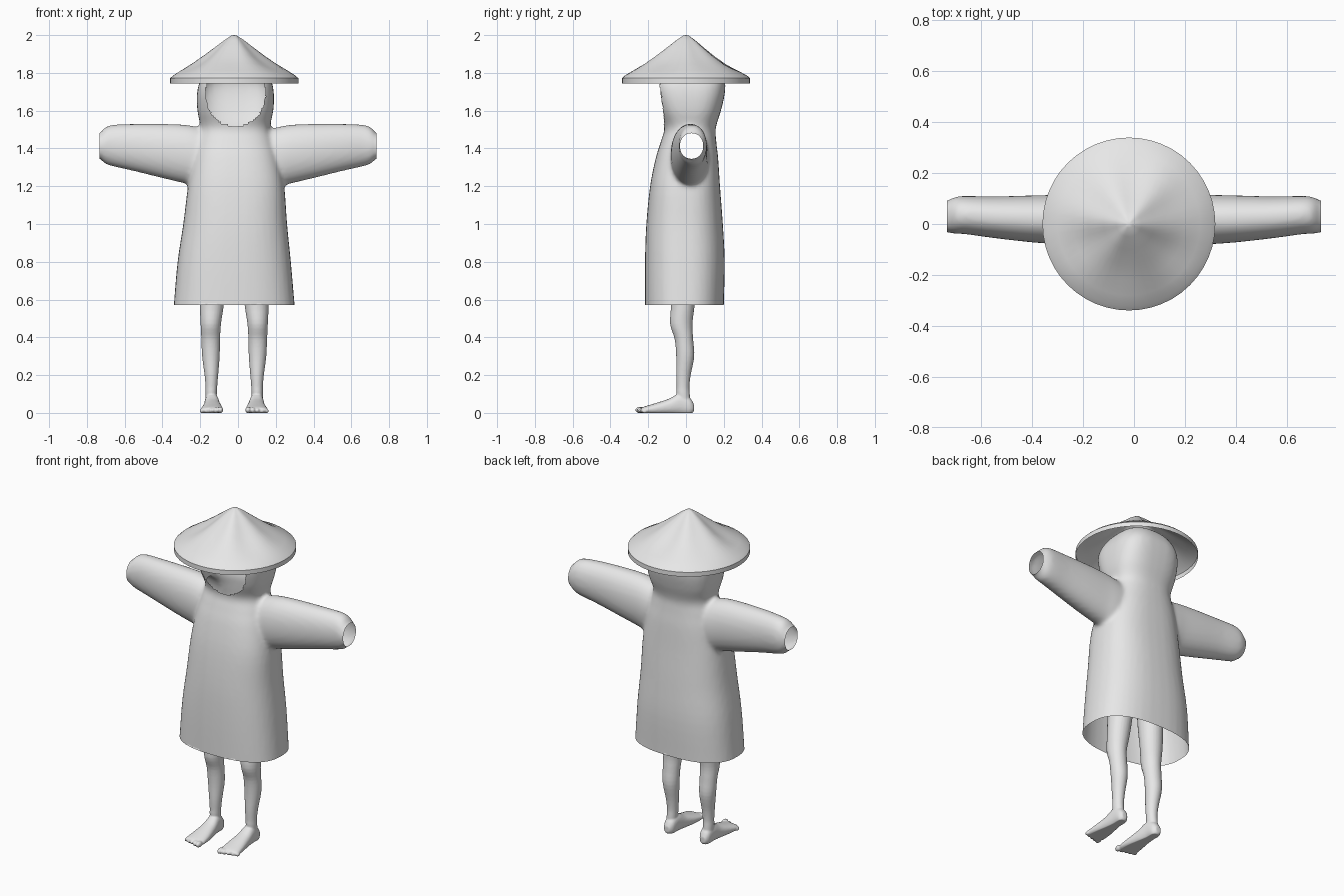
import bpy, bmesh, math
from mathutils import Vector, Matrix

cube = bpy.data.objects.get("Cube")
if cube:
    bpy.data.objects.remove(cube, do_unlink=True)

grey = bpy.data.materials.new("plain grey")
grey.diffuse_color = (0.8, 0.8, 0.8, 1)
grey.use_nodes = True
for node in grey.node_tree.nodes:
    if node.type == 'BSDF_PRINCIPLED':
        node.inputs["Base Color"].default_value = (0.8, 0.8, 0.8, 1)

CENTRE = -0.02      # the figure's own middle line


def catmull(a, b, c, d, t):
    return 0.5 * (2 * b + (c - a) * t + (2 * a - 5 * b + 4 * c - d) * t * t
                  + (3 * b - a - 3 * c + d) * t ** 3)


def refine(rows, steps=4):
    """Smoothly interpolate between the given cross-sections."""
    out = []
    last = len(rows) - 1
    for i in range(last):
        near = [rows[max(0, i - 1)], rows[i], rows[i + 1], rows[min(last, i + 2)]]
        for s in range(steps):
            out.append([catmull(*values, s / steps) for values in zip(*near)])
    out.append(list(rows[last]))
    return out


def loft(bm, axis, rows, segments=40):
    """Closed solid from rows of (position, low u, high u, low v, high v, squareness)."""
    rings = []
    for pos, u0, u1, v0, v1, power in refine(rows):
        ring = []
        for k in range(segments):
            a = math.tau * k / segments
            c, s = math.cos(a), math.sin(a)
            u = (u0 + u1) / 2 + (u1 - u0) / 2 * math.copysign(abs(c) ** (2 / power), c)
            v = (v0 + v1) / 2 + (v1 - v0) / 2 * math.copysign(abs(s) ** (2 / power), s)
            co = [u, v]
            co.insert(axis, pos)
            ring.append(bm.verts.new(co))
        rings.append(ring)
    for low, high in zip(rings, rings[1:]):
        for k in range(segments):
            n = (k + 1) % segments
            bm.faces.new((low[k], low[n], high[n], high[k]))
    bm.faces.new(rings[0])
    bm.faces.new(rings[-1])


def make_object(name, bm):
    bmesh.ops.recalc_face_normals(bm, faces=bm.faces)
    mesh = bpy.data.meshes.new(name)
    bm.to_mesh(mesh)
    bm.free()
    mesh.materials.append(grey)
    obj = bpy.data.objects.new(name, mesh)
    bpy.context.collection.objects.link(obj)
    return obj


def fuse(obj, voxel, rounds):
    """Merge overlapping solids into one soft skin."""
    remesh = obj.modifiers.new("fuse", 'REMESH')
    remesh.mode = 'VOXEL'
    remesh.voxel_size = voxel
    remesh.use_smooth_shade = True
    soft = obj.modifiers.new("soften", 'SMOOTH')
    soft.factor = 0.5
    soft.iterations = rounds
    graph = bpy.context.evaluated_depsgraph_get()
    mesh = bpy.data.meshes.new_from_object(obj.evaluated_get(graph))
    obj.modifiers.clear()
    obj.data = mesh
    mesh.materials.clear()
    mesh.materials.append(grey)
    for poly in mesh.polygons:
        poly.use_smooth = True
        poly.material_index = 0


def trim(bm, point, normal):
    """Cut away everything on the normal's side and leave the end open."""
    bmesh.ops.bisect_plane(bm, geom=bm.verts[:] + bm.edges[:] + bm.faces[:],
                           plane_co=point, plane_no=normal, clear_outer=True)


# Coat: body and hood, from below the hem to the crown
bm = bmesh.new()
loft(bm, 2, [
    (0.50, -.345, .305, -.215, .20, 2.5),
    (0.57, -.34, .30, -.217, .20, 2.5),
    (0.80, -.32, .28, -.217, .205, 2.5),
    (1.00, -.29, .26, -.21, .195, 2.5),
    (1.20, -.265, .245, -.19, .18, 2.6),
    (1.35, -.24, .215, -.16, .17, 2.6),
    (1.44, -.22, .19, -.132, .16, 2.5),
    (1.51, -.20, .17, -.115, .158, 2.5),
    (1.60, -.215, .187, -.145, .185, 2.8),
    (1.69, -.217, .19, -.17, .205, 3),
    (1.76, -.20, .175, -.175, .205, 3),
    (1.83, -.16, .13, -.14, .165, 2.7),
    (1.875, -.10, .06, -.07, .09, 2.2),
    (1.88, -.05, .02, -.03, .04, 2)])

# Coat: sleeves, drawn in at the cuffs
for side in (-1, 1):
    loft(bm, 0, [(side * x, *rest, 2.1) for x, *rest in (
        (.05, -.07, .12, 1.25, 1.47),
        (.20, -.08, .12, 1.20, 1.51),
        (.28, -.08, .115, 1.215, 1.525),
        (.40, -.072, .112, 1.243, 1.53),
        (.55, -.055, .108, 1.28, 1.53),
        (.66, -.04, .11, 1.305, 1.525),
        (.70, -.038, .106, 1.318, 1.513),
        (.725, -.034, .095, 1.34, 1.488),
        (.735, -.032, .088, 1.348, 1.475),
        (.77, -.032, .088, 1.348, 1.475))])
coat = make_object("hooded_coat", bm)
fuse(coat, 0.012, 6)

# Open the hem, the cuffs and the face hole
bm = bmesh.new()
bm.from_mesh(coat.data)
trim(bm, (0, 0, .57), (0, 0, -1))
for side in (-1, 1):
    trim(bm, (side * .733, 0, 1.41), (side, 0, 0))
hole = Vector((-.013, 0, 1.685))
sides, rx, rz = 24, .158, .168


def in_front(f):
    c = f.calc_center_median()
    return c.y < 0 and c.z > 1.48 and abs(c.x) < .23


planes = []
for k in range(sides):
    a = math.tau * k / sides
    c, s = math.cos(a), math.sin(a)
    planes.append((hole + Vector((rx * c, 0, rz * s)),
                   Vector((c / rx, 0, s / rz)).normalized()))
for point, normal in planes:
    faces = [f for f in bm.faces if in_front(f)
             and abs((f.calc_center_median() - point).dot(normal)) < .02
             and (f.calc_center_median() - point).length < .08]
    edges = {e for f in faces for e in f.edges}
    verts = {v for f in faces for v in f.verts}
    bmesh.ops.bisect_plane(bm, geom=list(verts) + list(edges) + faces,
                           plane_co=point, plane_no=normal)
inside = [f for f in bm.faces if in_front(f) and all(
    (f.calc_center_median() - p).dot(n) < 0 for p, n in planes)]
bmesh.ops.delete(bm, geom=inside, context='FACES')
bm.to_mesh(coat.data)
bm.free()

# Bare legs with feet and toes
for side, name in ((1, "left_leg"), (-1, "right_leg")):
    bm = bmesh.new()
    loft(bm, 2, [(*row, 2) for row in (
        (.04, .095, .15, -.04, .025),
        (.10, .092, .152, -.05, .02),
        (.14, .09, .152, -.05, .018),
        (.20, .085, .157, -.052, .025),
        (.30, .077, .17, -.052, .044),
        (.39, .075, .174, -.06, .038),
        (.47, .07, .178, -.084, .034),
        (.57, .055, .182, -.08, .046),
        (.70, .04, .18, -.085, .06),
        (.85, .03, .18, -.09, .07))], 24)
    loft(bm, 1, [(*row, 2.3) for row in (
        (.042, .105, .138, .008, .045),
        (.02, .088, .152, -.01, .08),
        (-.03, .082, .156, -.01, .105),
        (-.09, .072, .162, -.01, .075),
        (-.16, .062, .172, -.01, .052),
        (-.22, .06, .178, -.005, .034),
        (-.238, .07, .165, .005, .026))], 24)
    for i in range(5):
        size = .0175 - .0016 * i
        place = Matrix.Translation((.073 + .025 * i, -.243 + .006 * i, size * .9))
        bmesh.ops.create_uvsphere(bm, u_segments=16, v_segments=10, radius=size,
                                  matrix=place @ Matrix.Diagonal((.85, 1.5, 1, 1)))
    for v in bm.verts:
        v.co.x = CENTRE + side * v.co.x
    leg = make_object(name, bm)
    fuse(leg, 0.005, 3)
    # Flatten the sole
    for v in leg.data.vertices:
        v.co.z = max(v.co.z, 0)

# Conical straw-style hat: a hollow, gently fluted shell with a turned-down rim
profile = [(.015, 1.997), (.05, 1.973), (.10, 1.932), (.16, 1.885), (.22, 1.845),
           (.28, 1.812), (.322, 1.787), (.339, 1.772), (.339, 1.745)]
bm = bmesh.new()
count = 48
tip = bm.verts.new((CENTRE, 0, 2))
rings = []
for r, z in profile:
    ring = []
    for k in range(count):
        a = math.tau * k / count
        flute = math.sin(math.pi * r / .339) ** 2
        wave = .007 * math.cos(6 * a + .6) + .006 * math.sin(3 * a)
        ring.append(bm.verts.new((CENTRE + r * math.cos(a), r * math.sin(a),
                                  z + flute * wave)))
    rings.append(ring)
for k in range(count):
    n = (k + 1) % count
    bm.faces.new((tip, rings[0][k], rings[0][n]))
    for up, down in zip(rings, rings[1:]):
        bm.faces.new((up[k], down[k], down[n], up[n]))
hat = make_object("conical_hat", bm)
bpy.ops.object.select_all(action='DESELECT')
hat.select_set(True)
bpy.context.view_layer.objects.active = hat
bpy.ops.object.shade_smooth_by_angle(angle=math.radians(45))
